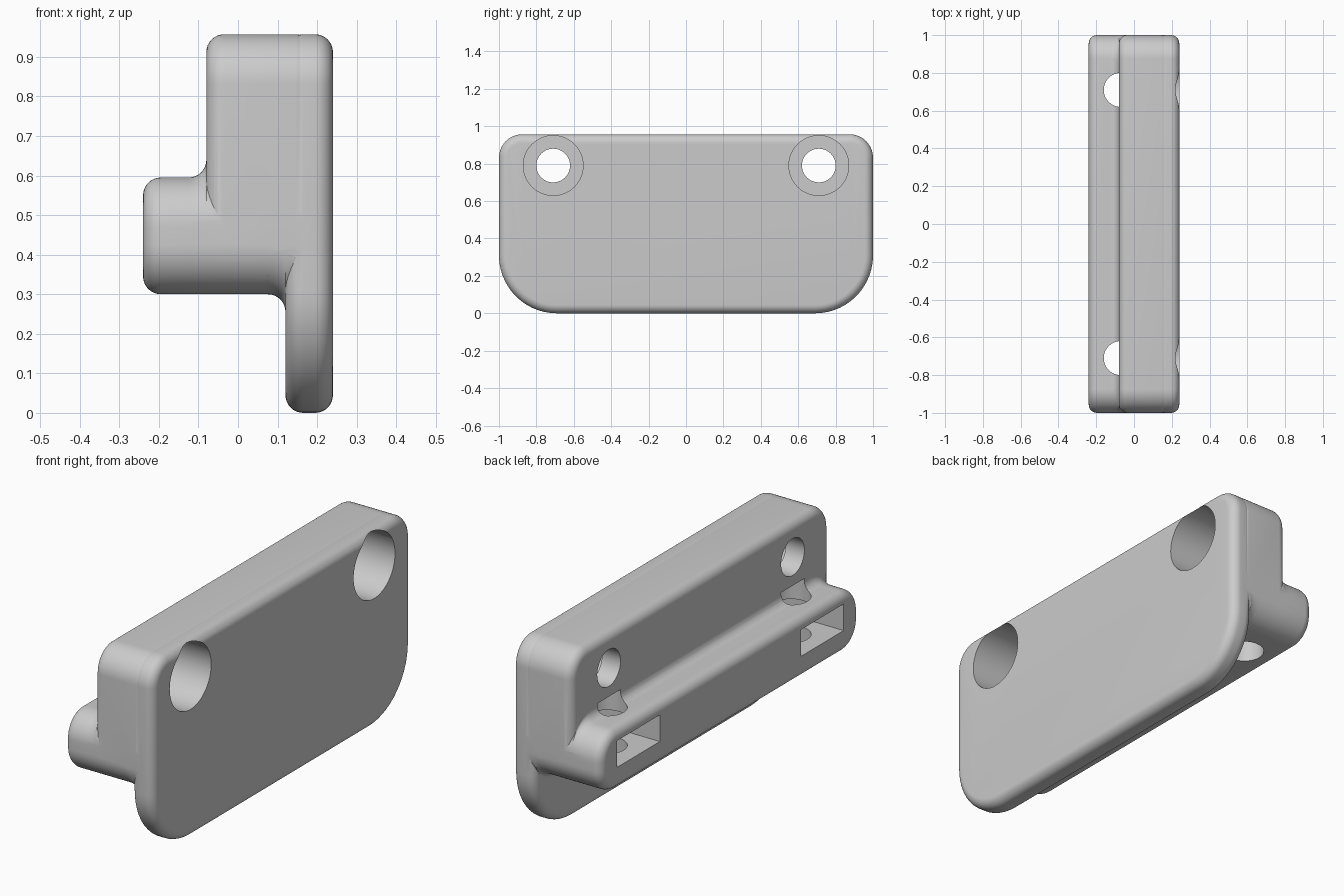
import bpy, bmesh
from math import sin, cos, pi
from mathutils import Matrix, Vector

cube = bpy.data.objects.get("Cube")
if cube:
    bpy.data.objects.remove(cube, do_unlink=True)

R = 0.045          # edge rounding and inner fillet radius
TOP = 0.957        # overall height
STEPS = 8
CORNER = 14

mat = bpy.data.materials.new("plain_grey")
mat.use_nodes = True
GREY = (0.6, 0.6, 0.6, 1)
mat.diffuse_color = GREY
mat.node_tree.nodes["Principled BSDF"].inputs["Base Color"].default_value = GREY


def add_object(name, bm):
    bmesh.ops.recalc_face_normals(bm, faces=bm.faces)
    mesh = bpy.data.meshes.new(name)
    bm.to_mesh(mesh)
    bm.free()
    mesh.materials.append(mat)
    obj = bpy.data.objects.new(name, mesh)
    bpy.context.collection.objects.link(obj)
    return obj


def outline(x, half, z0, z1, rt, rb):
    """Rounded rectangle in the yz plane, top radius rt, bottom radius rb."""
    pts = []
    corners = ((half - rt, z1 - rt, rt), (rt - half, z1 - rt, rt),
               (rb - half, z0 + rb, rb), (half - rb, z0 + rb, rb))
    for q, (cy, cz, r) in enumerate(corners):
        for i in range(CORNER + 1):
            a = (q + i / CORNER) * pi / 2
            pts.append((x, cy + r * cos(a), cz + r * sin(a)))
    return pts


def loft(name, rings):
    bm = bmesh.new()
    loops = [[bm.verts.new(p) for p in ring] for ring in rings]
    n = len(loops[0])
    for a, b in zip(loops, loops[1:]):
        for i in range(n):
            j = (i + 1) % n
            bm.faces.new((a[i], a[j], b[j], b[i]))
    bm.faces.new(loops[0])
    bm.faces.new(loops[-1])
    return add_object(name, bm)


def pad(name, x0, x1, z0, z1, rt, rb):
    """Slab facing along x with every rim rounded."""
    arc = [(R - R * sin(t), R - R * cos(t))
           for t in (pi / 2 * i / STEPS for i in range(STEPS + 1))]
    rims = [(x0 + dx, ins) for ins, dx in arc]
    rims += [(x1 - dx, ins) for ins, dx in reversed(arc)]
    return loft(name, [outline(x, 1 - i, z0 + i, z1 - i, rt - i, rb - i)
                       for x, i in rims])


def fillet(name, face_x, z0, z1, rt, rb, up, down):
    """Concave flange that runs from a face onto the block standing on it."""
    rims = [(face_x + R, 0)]
    for i in range(STEPS + 1):
        t = pi / 2 * i / STEPS
        rims.append((face_x - R + R * cos(t), R - R * sin(t)))
    return loft(name, [outline(x, 1, z0 - o * down, z1 + o * up,
                               rt + o * up, rb + o * down) for x, o in rims])


def cylinder(name, centre, radius, depth, axis):
    bm = bmesh.new()
    bmesh.ops.create_cone(bm, cap_ends=True, segments=64, radius1=radius,
                          radius2=radius, depth=depth)
    if axis == "x":
        bm.transform(Matrix.Rotation(pi / 2, 4, "Y"))
    bm.transform(Matrix.Translation(Vector(centre)))
    return add_object(name, bm)


def box(name, centre, size):
    bm = bmesh.new()
    bmesh.ops.create_cube(bm, size=1)
    bm.transform(Matrix.Translation(Vector(centre)) @ Matrix.Diagonal((*size, 1)))
    return add_object(name, bm)


def combine(body, other, operation):
    mod = body.modifiers.new(operation.lower(), "BOOLEAN")
    mod.operation = operation
    mod.solver = "EXACT"
    mod.object = other
    bpy.context.view_layer.objects.active = body
    bpy.ops.object.modifier_apply(modifier=mod.name)
    bpy.data.objects.remove(other, do_unlink=True)


# Body: thin face plate, thick upper block, narrow rear ledge
body = pad("mounting_block", 0.12, 0.24, 0, TOP, 0.125, 0.31)
combine(body, pad("upper_block", -0.08, 0.19, 0.3, TOP, 0.125, 0.125), "UNION")
combine(body, pad("rear_ledge", -0.24, 0.1, 0.3, 0.595, 0.125, 0.125), "UNION")

# Inner fillets under the block and above the ledge
combine(body, fillet("lower_fillet", 0.12, 0.3, 0.55, 0.05, 0.125, 0, 1), "UNION")
combine(body, fillet("ledge_fillet", -0.08, 0.38, 0.595, 0.125, 0.05, 1, 0), "UNION")

# Screw holes, counterbores, vertical holes and nut slots on both ends
for side in (-1, 1):
    y = 0.71 * side
    combine(body, cylinder("screw_hole", (0, y, 0.79), 0.09, 0.8, "x"), "DIFFERENCE")
    combine(body, cylinder("counterbore", (0.17, y, 0.79), 0.16, 0.3, "x"), "DIFFERENCE")
    combine(body, cylinder("vertical_hole", (-0.07, y, 0.425), 0.09, 0.45, "z"), "DIFFERENCE")
    combine(body, box("nut_slot", (-0.11, y, 0.475), (0.4, 0.33, 0.13)), "DIFFERENCE")

# Smooth shading with crisp hole edges
bpy.ops.object.select_all(action="DESELECT")
body.select_set(True)
bpy.context.view_layer.objects.active = body
bpy.ops.object.shade_smooth_by_angle(angle=pi / 6)
